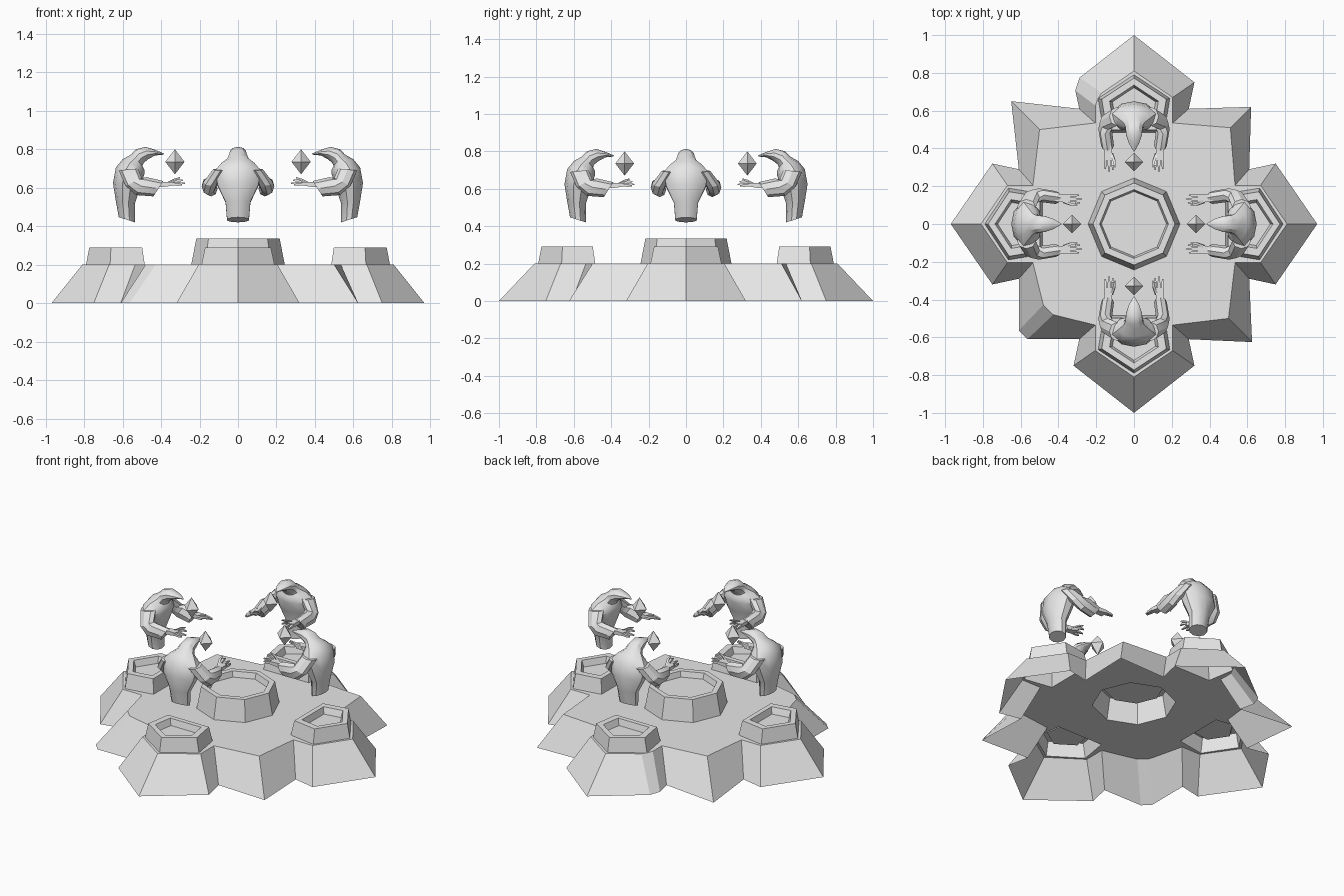
import bpy, bmesh, math
from mathutils import Vector, Matrix

cube = bpy.data.objects.get("Cube")
if cube:
    bpy.data.objects.remove(cube)

stone = bpy.data.materials.new("grey stone")
stone.use_nodes = True
GREY = (0.8, 0.8, 0.8, 1)
stone.diffuse_color = GREY
stone.node_tree.nodes["Principled BSDF"].inputs["Base Color"].default_value = GREY


def to_mesh(bm, name):
    mesh = bpy.data.meshes.new(name)
    bm.to_mesh(mesh)
    bm.free()
    mesh.materials.append(stone)
    return mesh


def place(mesh, name, turn=0, smooth=False):
    ob = bpy.data.objects.new(name, mesh)
    bpy.context.collection.objects.link(ob)
    ob.rotation_euler.z = turn
    if smooth:
        bpy.ops.object.select_all(action="DESELECT")
        ob.select_set(True)
        bpy.context.view_layer.objects.active = ob
        bpy.ops.object.shade_smooth_by_angle(angle=math.radians(32))
    return ob


def bridge(bm, a, b):
    n = len(a)
    return [bm.faces.new((a[i], a[(i + 1) % n], b[(i + 1) % n], b[i])) for i in range(n)]


def loft(bm, stations, sides, mirror=1):
    """Skin rings given as x, back point, front point (y, z) and half width."""
    rings = []
    for x, y1, z1, y2, z2, w in stations:
        mid = Vector((x, (y1 + y2) / 2, (z1 + z2) / 2))
        half = Vector((0, (y1 - y2) / 2, (z1 - z2) / 2))
        ring = []
        for k in range(sides):
            a = math.tau * (k + (0.5 if sides == 4 else 0)) / sides
            p = mid + (half * math.cos(a) + Vector((w * math.sin(a), 0, 0))) * (1.41 if sides == 4 else 1)
            ring.append(bm.verts.new((p.x * mirror, p.y, p.z)))
        rings.append(ring)
    faces = [bm.faces.new(rings[0]), bm.faces.new(rings[-1])]
    for a, b in zip(rings, rings[1:]):
        faces += bridge(bm, a, b)
    bmesh.ops.recalc_face_normals(bm, faces=faces)


# Rocky platform: star outline, open underneath
FLOOR = 0.2


def star(tip, shoulder, inner, corners, tips):
    pts = []
    for q in range(4):
        quarter = [(tip * tips[q % 2], 0), shoulder, inner, (corners[q],) * 2, inner[::-1], shoulder[::-1]]
        rot = Matrix.Rotation(q * math.pi / 2, 2)
        pts += [rot @ Vector(p) for p in quarter]
    return pts


def loop(bm, pts, z):
    return [bm.verts.new((p.x, p.y, z)) for p in pts]


def edges_of(bm, ring):
    return [bm.edges.get((ring[i - 1], ring[i])) or bm.edges.new((ring[i - 1], ring[i]))
            for i in range(len(ring))]


bm = bmesh.new()
low = loop(bm, star(1, (0.75, 0.32), (0.61, 0.29), (0.62, 0.65, 0.61, 0.625), (0.97, 1)), 0)
top = loop(bm, star(0.81, (0.67, 0.205), (0.535, 0.205), (0.51, 0.5, 0.47, 0.5), (1, 1)), FLOOR)
bridge(bm, low, top)
rim = edges_of(bm, top)


def hollow_pedestal(shape, center, steps):
    """Raise a rimmed, recessed pedestal from an open hole in the floor."""
    rings = [loop(bm, [center + (p - center) * s for p in shape], z) for s, z in steps]
    for a, b in zip(rings, rings[1:]):
        bridge(bm, a, b)
    bm.faces.new(rings[-1])
    return edges_of(bm, rings[0])


octagon = [Vector((math.cos(k * math.pi / 4), math.sin(k * math.pi / 4))) for k in range(8)]
rim += hollow_pedestal(octagon, Vector((0, 0)),
                       [(0.243, FLOOR), (0.217, 0.335), (0.182, 0.335), (0.172, 0.3)])
pentagon = [Vector(p) for p in ((0.79, 0), (0.665, 0.19), (0.485, 0.16), (0.485, -0.16), (0.665, -0.19))]
for q in range(4):
    rot = Matrix.Rotation(q * math.pi / 2, 2)
    rim += hollow_pedestal([rot @ p for p in pentagon], rot @ Vector((0.62, 0)),
                           [(1, FLOOR), (0.9, 0.29), (0.68, 0.29), (0.6, 0.25)])
bmesh.ops.triangle_fill(bm, edges=rim, use_beauty=True, use_dissolve=False)
bmesh.ops.recalc_face_normals(bm, faces=bm.faces[:])
flat = [f for f in bm.faces if abs(f.calc_center_median().z - FLOOR) < 0.001]
if flat[0].normal.z < 0:
    bmesh.ops.reverse_faces(bm, faces=bm.faces[:])
# Worn edges on a few of the rock spurs
worn = [bm.edges.get((low[i], top[i])) for i in (7, 15)]
bmesh.ops.bevel(bm, geom=worn, offset=0.04, segments=1, affect="EDGES")
place(to_mesh(bm, "platform"), "platform")

# Hooded half figure: robe, hood drooping forward
bm = bmesh.new()
loft(bm, [(0, 0.62, 0.447, 0.535, 0.42, 0.06),
          (0, 0.635, 0.53, 0.535, 0.52, 0.068),
          (0, 0.65, 0.625, 0.51, 0.6, 0.112),
          (0, 0.635, 0.705, 0.487, 0.67, 0.122),
          (0, 0.60, 0.748, 0.487, 0.695, 0.09),
          (0, 0.557, 0.772, 0.497, 0.715, 0.058),
          (0, 0.53, 0.80, 0.49, 0.73, 0.048),
          (0, 0.48, 0.813, 0.465, 0.75, 0.044),
          (0, 0.43, 0.797, 0.43, 0.768, 0.03),
          (0, 0.385, 0.778, 0.387, 0.772, 0.004)], 10)
# Bent sleeves
for side in (1, -1):
    loft(bm, [(0.09, 0.62, 0.69, 0.52, 0.70, 0.04),
              (0.14, 0.585, 0.61, 0.50, 0.65, 0.04),
              (0.153, 0.53, 0.562, 0.475, 0.655, 0.036),
              (0.14, 0.44, 0.555, 0.388, 0.635, 0.034)], 8, side)
robe = to_mesh(bm, "robe")

# Open hands: palm, three fingers and a thumb
bm = bmesh.new()
for side in (1, -1):
    loft(bm, [(0.14, 0.43, 0.605, 0.43, 0.632, 0.014),
              (0.136, 0.38, 0.605, 0.38, 0.63, 0.02),
              (0.132, 0.335, 0.612, 0.335, 0.63, 0.026)], 4, side)
    for x, reach, z in ((0.152, 0.29, 0.61), (0.132, 0.275, 0.617), (0.112, 0.285, 0.632)):
        loft(bm, [(x, 0.345, 0.613, 0.345, 0.628, 0.007),
                  (x, 0.31, z, 0.31, z + 0.013, 0.007),
                  (x, reach, z + 0.003, reach, z + 0.009, 0.003)], 4, side)
    loft(bm, [(0.118, 0.375, 0.615, 0.365, 0.63, 0.008),
              (0.104, 0.335, 0.635, 0.33, 0.648, 0.007),
              (0.10, 0.303, 0.648, 0.3, 0.656, 0.003)], 4, side)
hands = to_mesh(bm, "hands")

# Floating eight-sided crystal
bm = bmesh.new()
waist = [bm.verts.new((0.05 * math.cos(a), 0.328 + 0.05 * math.sin(a), 0.735))
         for a in (k * math.pi / 2 for k in range(4))]
for z in (0.67, 0.80):
    tip = bm.verts.new((0, 0.328, z))
    for i in range(4):
        bm.faces.new((waist[i - 1], waist[i], tip))
bmesh.ops.recalc_face_normals(bm, faces=bm.faces[:])
crystal = to_mesh(bm, "crystal")

for q, where in enumerate(("back", "right", "front", "left")):
    turn = q * math.pi / 2
    place(robe, where + "_figure_robe", turn, smooth=(q == 0))
    place(hands, where + "_figure_hands", turn)
    place(crystal, where + "_crystal", turn)
